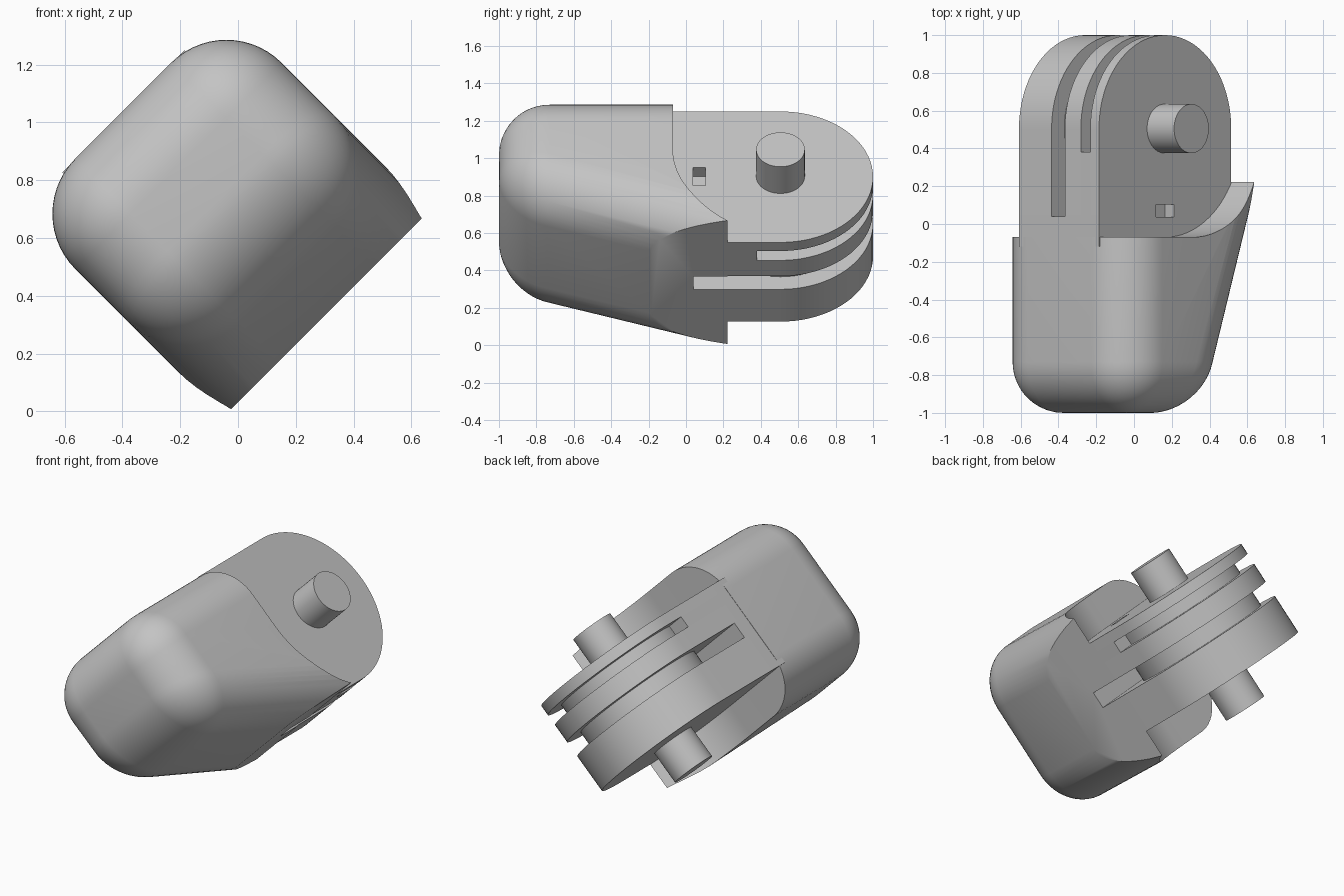
import bpy, bmesh
from math import sin, cos, radians
from mathutils import Matrix

if "Cube" in bpy.data.objects:
    bpy.data.objects.remove(bpy.data.objects["Cube"], do_unlink=True)

grey = bpy.data.materials.new("plain_grey")
grey.use_nodes = True
grey.diffuse_color = (0.55, 0.55, 0.55, 1)
grey.node_tree.nodes["Principled BSDF"].inputs["Base Color"].default_value = grey.diffuse_color

# Local frame: x runs along the pin, z across it; everything is tilted at the end.
CY, CZ, R, HUB = 0.505, 0.52, 0.495, 0.40
BOTTOM, TOP = 0.022, 1.017
PIN_LOW, PIN_HIGH = -0.05, 0.96
parts = []


def arc(cy, cz, r, start, end, n=40):
    angles = [radians(start + (end - start) * i / n) for i in range(n + 1)]
    return [(cy + r * cos(a), cz + r * sin(a)) for a in angles]


def extrude(name, profile, x0, x1, keep=True):
    """Extrude a (y, z) profile along the pin axis."""
    bm = bmesh.new()
    face = bm.faces.new([bm.verts.new((x0, y, z)) for y, z in profile])
    out = bmesh.ops.extrude_face_region(bm, geom=[face])
    moved = [v for v in out["geom"] if isinstance(v, bmesh.types.BMVert)]
    bmesh.ops.translate(bm, verts=moved, vec=(x1 - x0, 0, 0))
    bmesh.ops.recalc_face_normals(bm, faces=bm.faces)
    return add(name, bm, keep)


def add(name, bm, keep=True):
    mesh = bpy.data.meshes.new(name)
    bm.to_mesh(mesh)
    bm.free()
    mesh.materials.append(grey)
    ob = bpy.data.objects.new(name, mesh)
    bpy.context.collection.objects.link(ob)
    if keep:
        parts.append(ob)
    return ob


def rect(y0, y1, z0, z1):
    return [(y0, z0), (y1, z0), (y1, z1), (y0, z1)]


def cut(ob, profile, x0, x1):
    cutter = extrude("cutter", profile, x0, x1, keep=False)
    cutter.hide_render = True
    mod = ob.modifiers.new("cut", 'BOOLEAN')
    mod.operation, mod.solver, mod.object = 'DIFFERENCE', 'EXACT', cutter
    bpy.ops.object.select_all(action='DESELECT')
    bpy.context.view_layer.objects.active = ob
    ob.select_set(True)
    bpy.ops.object.modifier_apply(modifier=mod.name)
    bpy.data.objects.remove(cutter, do_unlink=True)


# Rounded housing with a sloping underside
def slope(y):
    return BOTTOM + 0.34 * (-0.19 - y)


housing = extrude("housing", [(-1, slope(-1)), (0.5, slope(0.5)), (0.5, TOP), (-1, TOP)],
                  PIN_LOW, PIN_HIGH)
bm = bmesh.new()
bm.from_mesh(housing.data)
edges = [e for e in bm.edges if min(v.co.y for v in e.verts) < 0.4]
bmesh.ops.bevel(bm, geom=edges, offset=0.27, offset_type='OFFSET', segments=14,
                profile=0.5, affect='EDGES', clamp_overlap=False)
bm.to_mesh(housing.data)
bm.free()

# Flat sole, round clearance at the hinge, and the wide slot
cut(housing, rect(-2, 2, -1, BOTTOM), -1, 2)
cut(housing, [(-0.07, 1.4)] + arc(0.5, CZ, 0.57, 180, 270) + [(0.9, -0.05), (0.9, 1.4)], -1, 2)
cut(housing, rect(0.04, 0.9, -0.5, 1.4), 0.398, 0.498)

# Hinge plates with round ends
tongue = [(-0.12, CZ - R)] + arc(CY, CZ, R, -90, 90) + [(-0.12, CZ + R)]
plates = {"thick_plate": (0.154, 0.398), "middle_plate": (0.498, 0.617),
          "thin_plate": (0.688, 0.753)}
for name, (x0, x1) in plates.items():
    plate = extrude(name, tongue, x0, x1)
    if name == "thin_plate":
        cut(plate, rect(0.037, 0.103, 0.455, 0.59), x0 - 0.1, x1 + 0.1)

# Grooves between the plates: inner hub and the solid root behind it
for name, x0, x1, root in (("wide_groove", 0.398, 0.498, 0.04),
                           ("narrow_groove", 0.617, 0.688, 0.38)):
    extrude(name + "_hub", arc(CY, CZ, HUB, 0, 355, 71), x0, x1)
    extrude(name + "_root", rect(-0.12, root, CZ - R, CZ + R), x0, x1)

# Hinge pin sticking out on both sides
for name, x0, x1 in (("upper_pin", 0.74, PIN_HIGH - 0.005), ("lower_pin", PIN_LOW, 0.165)):
    extrude(name, arc(CY, CZ + 0.005, 0.13, 0, 352.5, 47), x0, x1)

# Tilt everything and shade
tilt = Matrix.Rotation(radians(-45), 4, 'Y')
bpy.ops.object.select_all(action='DESELECT')
for ob in parts:
    ob.data.transform(tilt)
    ob.select_set(True)
bpy.context.view_layer.objects.active = housing
bpy.ops.object.shade_smooth_by_angle(angle=radians(30))
